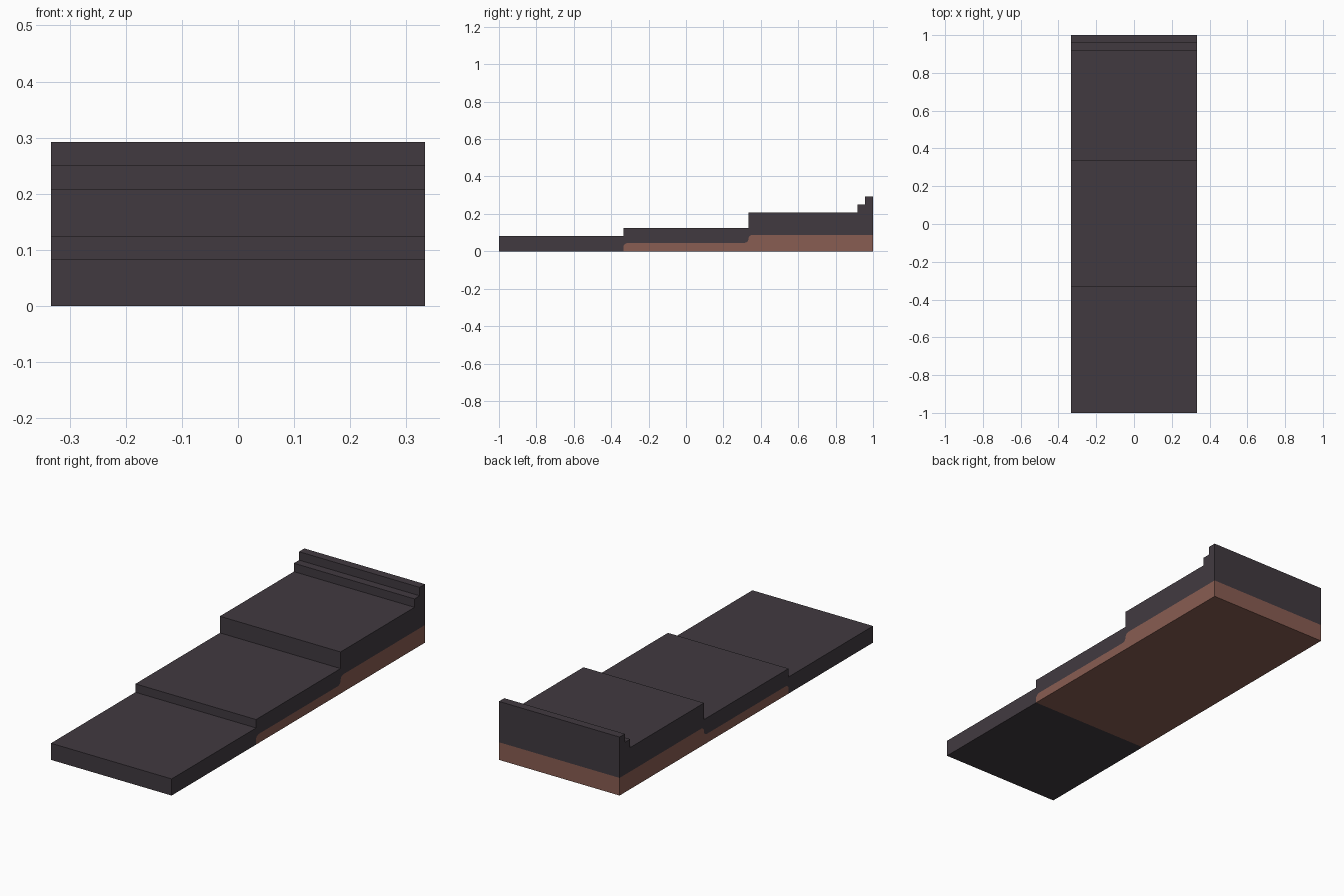
import bpy
import bmesh

cube = bpy.data.objects.get("Cube")
if cube:
    bpy.data.objects.remove(cube, do_unlink=True)

HALF_WIDTH = 1 / 3
STEP = 1 / 3


def make_material(name, rgb):
    mat = bpy.data.materials.new(name)
    mat.use_nodes = True
    colour = (*rgb, 1.0)
    mat.diffuse_color = colour
    mat.node_tree.nodes["Principled BSDF"].inputs["Base Color"].default_value = colour
    return mat


def extrude_profile(name, outer, joint, mat):
    """Extrude a (y, z) profile across x; the joint edge gets no wall."""
    bm = bmesh.new()
    profile = outer + joint
    left = [bm.verts.new((HALF_WIDTH, y, z)) for y, z in profile]
    right = [bm.verts.new((-HALF_WIDTH, y, z)) for y, z in profile]
    bm.faces.new(left)
    bm.faces.new(right[::-1])
    for a in range(len(outer) - 1):
        b = a + 1
        bm.faces.new((right[a], right[b], left[b], left[a]))
    mesh = bpy.data.meshes.new(name)
    bm.to_mesh(mesh)
    bm.free()
    mesh.materials.append(mat)
    obj = bpy.data.objects.new(name, mesh)
    bpy.context.collection.objects.link(obj)
    return obj


stone = make_material("dark stone", (0.053, 0.042, 0.051))
earth = make_material("brown earth", (0.25, 0.109, 0.084))

# Rounded seam where the stone meets the earth, front to back
seam_start = (-STEP, 0)
seam_end = (1, 0.088)
seam = [(-STEP, 0.03), (-0.327, 0.039), (-0.315, 0.045),
        (0.315, 0.045), (0.328, 0.051), (STEP, 0.06),
        (STEP, 0.07), (0.339, 0.081), (0.352, 0.088)]

# Stepped stone top with a two-stage lip at the back
stone_outline = [seam_end, (1, 0.292), (0.958, 0.292), (0.958, 0.25),
                 (0.917, 0.25), (0.917, 0.208), (STEP, 0.208),
                 (STEP, 0.125), (-STEP, 0.125), (-STEP, 0.083),
                 (-1, 0.083), (-1, 0), seam_start]
extrude_profile("stepped_stone", stone_outline, seam, stone)

# Earth layer underneath
extrude_profile("earth_base", [seam_start, (1, 0), seam_end], seam[::-1], earth)
